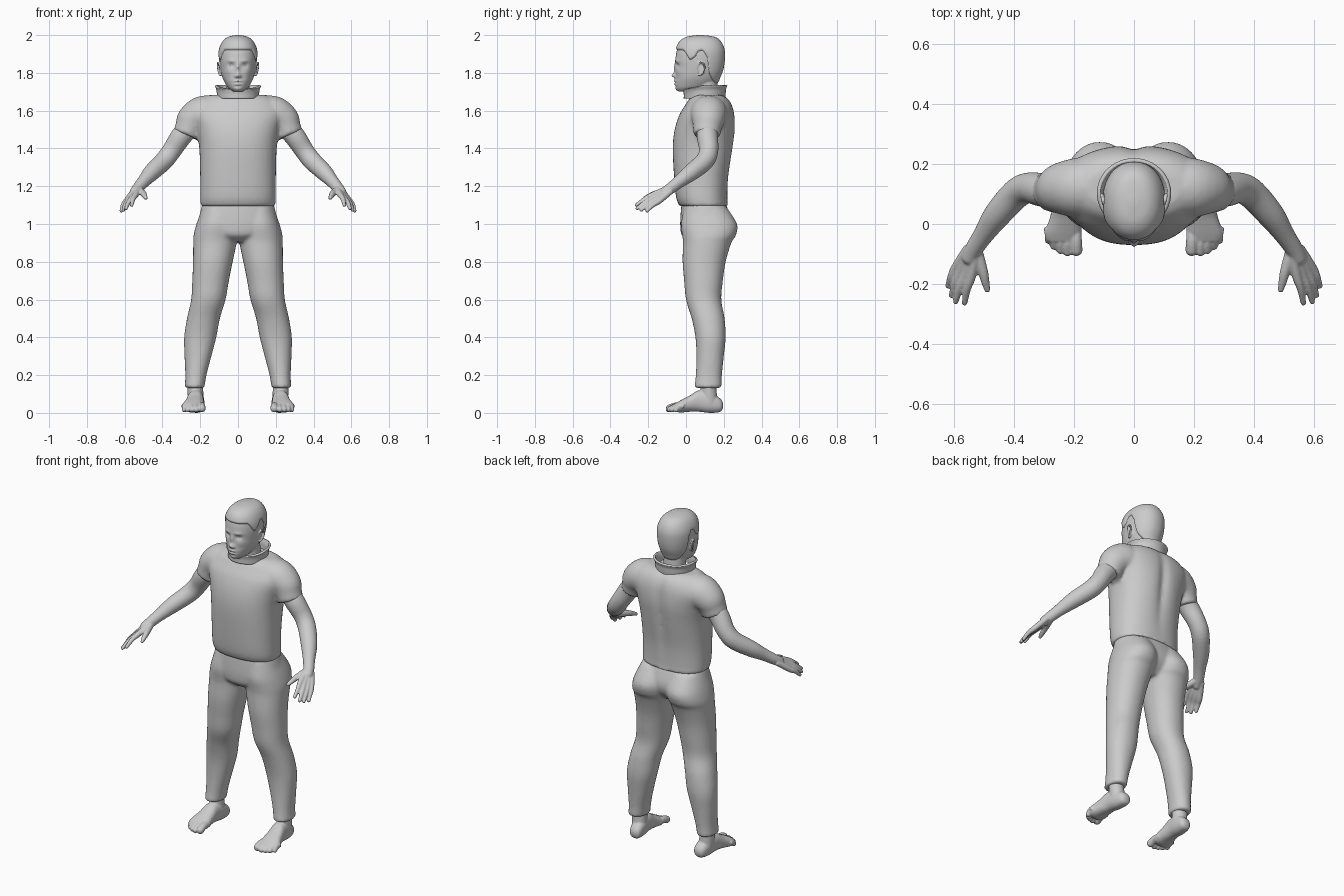
import bpy, bmesh, math
from mathutils import Vector, Matrix


def spline(rows, n):
    """Catmull-Rom interpolation through tuples of numbers."""
    out = []
    for i in range(len(rows) - 1):
        p0, p1 = rows[max(i - 1, 0)], rows[i]
        p2, p3 = rows[i + 1], rows[min(i + 2, len(rows) - 1)]
        for k in range(n):
            t = k / n
            out.append([0.5 * (2 * b + (c - a) * t + (2 * a - 5 * b + 4 * c - d) * t * t
                               + (3 * b - a - 3 * c + d) * t ** 3)
                        for a, b, c, d in zip(p0, p1, p2, p3)])
    return out + [list(rows[-1])]


def skin(bm, rings, caps=True):
    loops = [[bm.verts.new(p) for p in r] for r in rings]
    for a, b in zip(loops, loops[1:]):
        for i in range(len(a)):
            j = (i + 1) % len(a)
            bm.faces.new((a[i], a[j], b[j], b[i]))
    if caps:
        bm.faces.new(loops[0])
        bm.faces.new(loops[-1])
    bmesh.ops.recalc_face_normals(bm, faces=bm.faces)


def loft(bm, rows, axis='z', power=2.0, seg=48, n=5, caps=True):
    """rows: (position on axis, x centre, low, high, half width)."""
    rings = []
    for t, xc, lo, hi, hw in spline(rows, n):
        ring = []
        for i in range(seg):
            a = 2 * math.pi * i / seg
            c, s = math.cos(a), math.sin(a)
            x = xc + hw * math.copysign(abs(c) ** (2 / power), c)
            b = (lo + hi) / 2 + (hi - lo) / 2 * math.copysign(abs(s) ** (2 / power), s)
            ring.append((x, b, t) if axis == 'z' else (x, t, b))
        rings.append(ring)
    skin(bm, rings, caps)


def ball(bm, c, r):
    m = Matrix.Translation(c) @ Matrix.Diagonal((*r, 1))
    bmesh.ops.create_uvsphere(bm, u_segments=24, v_segments=14, radius=1, matrix=m)


def tube(bm, pts, n=5, seg=20, round_end=True):
    """pts: (x, y, z, radius)."""
    path = spline(pts, n)
    rings = []
    for i, p in enumerate(path):
        d = Vector(path[min(i + 1, len(path) - 1)][:3]) - Vector(path[max(i - 1, 0)][:3])
        d.normalize()
        u = d.cross(Vector((0.3, 1, 0.2))).normalized()
        w = d.cross(u)
        rings.append([Vector(p[:3]) + p[3] * (u * math.cos(2 * math.pi * k / seg)
                      + w * math.sin(2 * math.pi * k / seg)) for k in range(seg)])
    skin(bm, rings)
    if round_end:
        ball(bm, pts[-1][:3], (pts[-1][3],) * 3)


def finish(name, bm, mirror=False, voxel=None, smooth=3):
    me = bpy.data.meshes.new(name)
    bm.to_mesh(me)
    bm.free()
    for p in me.polygons:
        p.use_smooth = True
    ob = bpy.data.objects.new(name, me)
    bpy.context.collection.objects.link(ob)
    if mirror:
        ob.modifiers.new("Mirror", 'MIRROR').use_mirror_merge = False
    if voxel:
        r = ob.modifiers.new("Remesh", 'REMESH')
        r.mode, r.voxel_size, r.use_smooth_shade = 'VOXEL', voxel, True
        s = ob.modifiers.new("Smooth", 'SMOOTH')
        s.factor, s.iterations = 0.5, smooth
    return ob


# Head: skull loft with facial relief, neck and ears
SKULL = [(1.992, 0, .06, .09, .012), (1.983, 0, .005, .15, .05), (1.96, 0, -.03, .18, .077),
         (1.92, 0, -.048, .197, .094), (1.87, 0, -.056, .198, .097), (1.82, 0, -.055, .19, .092),
         (1.78, 0, -.056, .175, .084), (1.75, 0, -.058, .16, .071), (1.72, 0, -.054, .12, .052),
         (1.702, 0, -.04, .07, .03)]
RELIEF = [(.036, 1.84, .016, .012, .010), (.035, 1.863, .022, .009, -.005),
          (0, 1.825, .009, .025, -.010), (0, 1.787, .012, .013, -.020),
          (.013, 1.782, .007, .008, -.008), (0, 1.757, .022, .005, -.007),
          (0, 1.7485, .024, .003, .004), (0, 1.74, .018, .005, -.007),
          (0, 1.728, .02, .006, .004), (0, 1.712, .02, .012, -.004), (.05, 1.805, .02, .018, -.004)]
bm = bmesh.new()
loft(bm, SKULL, power=2.15, seg=128, n=10)
for v in bm.verts:
    if v.co.y < 0.04:
        v.co.y += sum(d * math.exp(-((abs(v.co.x) - x) / sx) ** 2 - ((v.co.z - z) / sz) ** 2)
                      for x, z, sx, sz, d in RELIEF)
tube(bm, [(0, .11, 1.62, .072), (0, .108, 1.7, .062), (0, .1, 1.8, .062)], seg=32)
for s in (-1, 1):
    ball(bm, (s * .092, .08, 1.82), (.008, .018, .032))
    tube(bm, [(s * .094, .062, 1.825, .004), (s * .102, .07, 1.852, .005), (s * .107, .09, 1.851, .005),
              (s * .107, .099, 1.83, .005), (s * .102, .088, 1.802, .005), (s * .095, .072, 1.788, .006)])
finish("head", bm, voxel=.004, smooth=2)

bm = bmesh.new()
for s in (-1, 1):
    ball(bm, (s * .036, -.028, 1.84), (.013, .012, .009))
finish("eyes", bm)

# Hair: offset skull that sinks under the skin below the hairline
HAIRLINE = [(-.1, 1.925), (-.01, 1.92), (.022, 1.868), (.048, 1.885), (.065, 1.915), (.09, 1.92),
            (.112, 1.885), (.122, 1.8), (.15, 1.745), (.3, 1.735)]


def hairline(y):
    for (y0, z0), (y1, z1) in zip(HAIRLINE, HAIRLINE[1:]):
        if y <= y1:
            return z0 + (z1 - z0) * (y - y0) / (y1 - y0)
    return HAIRLINE[-1][1]


bm = bmesh.new()
loft(bm, SKULL, power=2.15, seg=128, n=10)
bm.normal_update()
gone = []
for v, nrm in [(v, v.normal.copy()) for v in bm.verts]:
    h = v.co.z - hairline(v.co.y)
    if h < -.03:
        gone.append(v)
    t = min(max((h + .008) / .016, 0), 1)
    v.co += nrm * (-.007 + .015 * t * t * (3 - 2 * t))
bmesh.ops.delete(bm, geom=gone, context='VERTS')
finish("hair", bm)

# Collar: flared standing band, lower at the throat
bm = bmesh.new()
loft(bm, [(1.665, 0, .0, .195, .098), (1.69, 0, .0, .198, .1), (1.715, 0, -.002, .2, .103),
          (1.737, 0, -.004, .208, .113)], caps=False, n=4)
for v in bm.verts:
    if v.co.z > 1.69 and v.co.y < .1:
        v.co.z -= (v.co.z - 1.69) * .45 * (.1 - v.co.y) / .1
m = finish("collar", bm).modifiers.new("Thickness", 'SOLIDIFY')
m.thickness = .012

# Shirt: torso and short sleeves
bm = bmesh.new()
loft(bm, [(1.095, 0, -.034, .222, .197), (1.14, 0, -.052, .22, .2), (1.25, 0, -.063, .226, .2),
          (1.4, 0, -.07, .25, .205), (1.5, 0, -.06, .262, .222), (1.58, 0, -.034, .258, .245),
          (1.63, 0, -.004, .245, .225), (1.665, 0, .02, .222, .19), (1.683, 0, .05, .19, .15)],
     power=2.35)
for v in bm.verts:  # spine groove between the shoulder blades
    if v.co.y > .15:
        v.co.y -= .018 * math.exp(-(v.co.x / .03) ** 2 - ((v.co.z - 1.45) / .2) ** 2)
tube(bm, [(.13, .12, 1.58, .1), (.19, .12, 1.577, .1), (.237, .118, 1.55, .088),
          (.258, .113, 1.51, .076), (.275, .11, 1.47, .07)], round_end=False, seg=32)
finish("shirt", bm, mirror=True, voxel=.01, smooth=3)

# Trousers: pelvis and two legs
bm = bmesh.new()
loft(bm, [(1.11, 0, -.024, .21, .188), (1.03, 0, -.03, .237, .206), (.98, 0, -.03, .237, .2),
          (.94, 0, -.022, .215, .15), (.905, 0, .02, .18, .06)], power=2.3)
loft(bm, [(1.09, .1, -.01, .215, .088), (1.0, .11, -.026, .27, .11), (.94, .118, -.02, .264, .117),
          (.9, .122, -.016, .24, .115), (.8, .133, -.018, .21, .105), (.7, .145, -.01, .195, .097),
          (.6, .157, .0, .187, .091), (.5, .183, .03, .204, .087), (.4, .2, .05, .21, .085),
          (.3, .212, .055, .2, .071), (.2, .223, .052, .19, .056), (.132, .23, .045, .188, .052)],
     power=2.15)
finish("trousers", bm, mirror=True, voxel=.01, smooth=3)

# Arms and hands
bm = bmesh.new()
tube(bm, [(.24, .115, 1.53, .055), (.3, .113, 1.465, .056), (.35, .12, 1.39, .051), (.392, .1, 1.335, .05),
          (.455, .03, 1.275, .045), (.5, -.035, 1.225, .034), (.53, -.08, 1.19, .03),
          (.545, -.11, 1.17, .028)], seg=28)
TIPS = [(.563, -.262, 1.10), (.593, -.258, 1.083), (.607, -.237, 1.074), (.618, -.206, 1.07)]
for i, tip in enumerate(TIPS):
    f = i / 3
    base = Vector((.525, -.09, 1.19)).lerp((.55, -.08, 1.175), f)
    knuckle = Vector((.541, -.172, 1.155)).lerp((.592, -.145, 1.12), f)
    mid = knuckle.lerp(tip, .5) + Vector((.003, 0, .005))
    tube(bm, [(*base, .017), (*knuckle, .016), (*mid, .0125), (*tip, .0095)])
tube(bm, [(.523, -.09, 1.18, .02), (.503, -.155, 1.163, .017), (.495, -.19, 1.15, .014),
          (.488, -.218, 1.138, .01)])
finish("arms", bm, mirror=True, voxel=.0045, smooth=2)

# Bare feet with toes
bm = bmesh.new()
tube(bm, [(.228, .118, .2, .043), (.226, .12, .12, .042), (.222, .125, .06, .042)], seg=28)
loft(bm, [(.197, .215, .03, .05, .012), (.182, .215, .006, .075, .033), (.13, .22, .0, .11, .042),
          (.07, .225, .006, .12, .043), (.02, .23, .006, .092, .05), (-.03, .236, .002, .066, .06),
          (-.058, .237, .008, .05, .052)], axis='y', power=2.3)
for x, y, r in [(.192, -.086, .021), (.221, -.092, .0155), (.244, -.085, .015),
                (.265, -.072, .0145), (.283, -.053, .014)]:
    tube(bm, [(x + .004, -.01, .035, r), (x + .001, (y - .02) / 2, .036, r * .95), (x, y, r + .003, r)])
finish("feet", bm, mirror=True, voxel=.0045, smooth=2)
